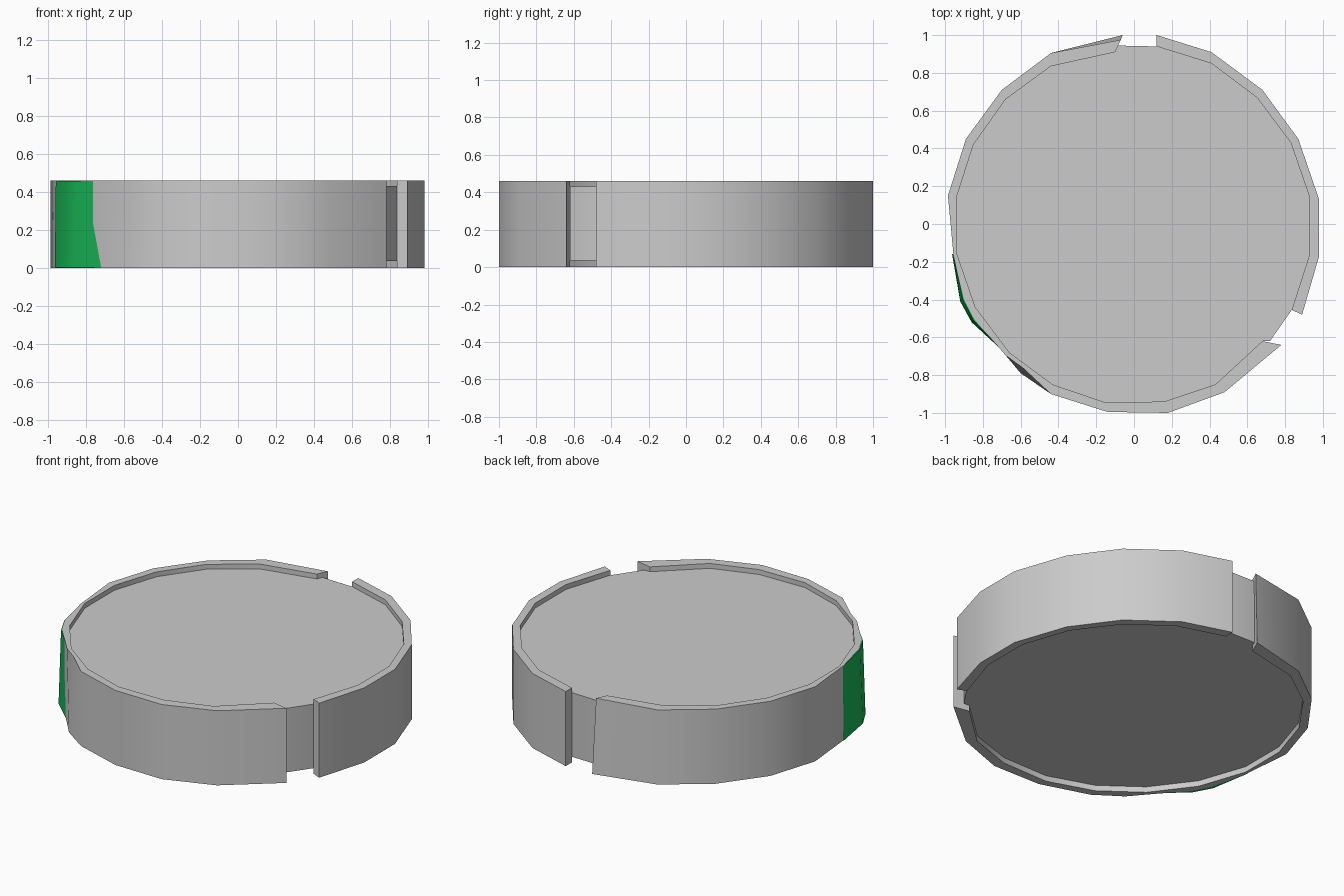
import bpy, bmesh

if "Cube" in bpy.data.objects:
    bpy.data.objects.remove(bpy.data.objects["Cube"])

H = 0.46


def prism(name, bottom, z0, z1, top=None, colour=None):
    """Solid between two matching outlines."""
    top = top or bottom
    bm = bmesh.new()
    lo = [bm.verts.new((x, y, z0)) for x, y in bottom]
    hi = [bm.verts.new((x, y, z1)) for x, y in top]
    n = len(lo)
    bm.faces.new(lo[::-1])
    bm.faces.new(hi)
    for i in range(n):
        j = (i + 1) % n
        bm.faces.new((lo[i], lo[j], hi[j], hi[i]))
    bmesh.ops.recalc_face_normals(bm, faces=bm.faces)
    me = bpy.data.meshes.new(name)
    bm.to_mesh(me)
    bm.free()
    ob = bpy.data.objects.new(name, me)
    bpy.context.collection.objects.link(ob)
    if colour:
        mat = bpy.data.materials.new(name)
        mat.diffuse_color = colour
        mat.use_nodes = True
        mat.node_tree.nodes["Principled BSDF"].inputs["Base Color"].default_value = mat.diffuse_color
        me.materials.append(mat)
    bpy.ops.object.select_all(action='DESELECT')
    ob.select_set(True)
    bpy.context.view_layer.objects.active = ob
    bpy.ops.object.shade_smooth_by_angle(angle=0.5)
    return ob


# Outlines run clockwise, starting at the rear gap
right_out = [(.12, 1.0), (.41, .91), (.68, .71), (.87, .45), (.98, .13),
             (.98, -.17), (.89, -.48)]
right_in = [(.12, .94), (.41, .85), (.65, .67), (.83, .43), (.93, .14),
            (.93, -.16), (.835, -.455)]
left_out = [(.78, -.64), (.48, -.89), (.18, -1.0), (-.14, -.995), (-.44, -.90),
            (-.60, -.79), (-.68, -.695), (-.845, -.505), (-.90, -.40),
            (-.955, -.17), (-.985, .15), (-.89, .45), (-.70, .71),
            (-.44, .905), (-.06, 1.0)]
left_in = [(.68, -.62), (.43, -.85), (.16, -.94), (-.15, -.945), (-.43, -.85),
           (-.66, -.68), (-.84, -.44), (-.94, -.15), (-.94, .14), (-.85, .42),
           (-.68, .66), (-.44, .835), (-.10, .91)]

# Recessed disc inside the rim
prism("core_disc", right_in + [(.72, -.62)] + left_in + [(-.10, .945)],
      .035, .43)

# Rim in two pieces separated by the gaps
prism("right_rim", right_out + right_in[::-1], 0, H)
left_top = left_out[:]
left_top[-1] = (-.07, .975)
left_top[5] = (-.585, -.765)
prism("left_rim", left_out + left_in[::-1], 0, H, left_top + left_in[::-1])

# Green side panel, flared slightly towards its foot
inner = [(-.945, -.18), (-.885, -.39), (-.835, -.49), (-.67, -.675)]
foot = [(-.67, -.695), (-.86, -.52), (-.92, -.41), (-.963, -.16)]
head = [(-.67, -.695), (-.85, -.51), (-.906, -.40), (-.958, -.16)]
prism("green_panel", foot + inner, .003, H - .003, head + inner,
      (0.01, 0.5, 0.1, 1))
